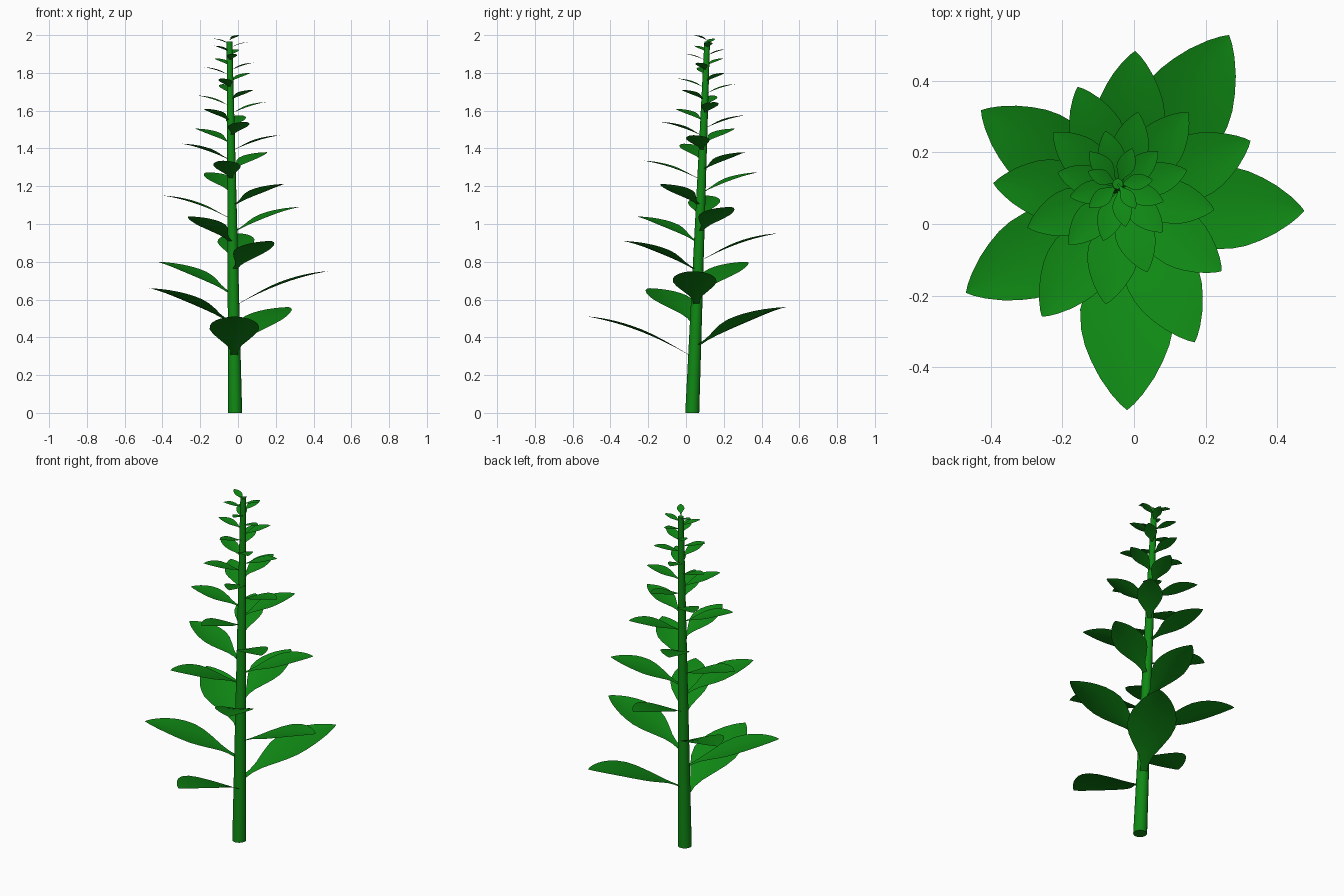
import bpy, bmesh, math
from mathutils import Vector

if "Cube" in bpy.data.objects:
    bpy.data.objects.remove(bpy.data.objects["Cube"])

green = bpy.data.materials.new("plant_green")
green.diffuse_color = (0.005, 0.25, 0.007, 1)
green.use_nodes = True
green.node_tree.nodes["Principled BSDF"].inputs["Base Color"].default_value = green.diffuse_color

BASE, TOP = Vector((-0.015, 0.033, 0)), Vector((-0.045, 0.112, 1.965))
LEAVES, TURN = 35, 149.3

# leaf number, horizontal reach, tip height
KEYS = [(1, .565, .51), (2, .56, .56), (3, .51, .66), (4, .50, .75), (5, .48, .80),
        (6, .44, .91), (7, .42, .95), (8, .40, 1.04), (9, .39, 1.09), (10, .365, 1.15),
        (13, .31, 1.335), (16, .265, 1.47), (19, .225, 1.575), (22, .18, 1.68),
        (27, .14, 1.83), (31, .11, 1.925), (35, .085, 2.0)]
# position along the blade, relative half width
OUTLINE = [(0, .14), (.12, .16), (.2, .3), (.3, .6), (.4, .86), (.5, 1), (.6, .98),
           (.68, .9), (.76, .76), (.84, .58), (.92, .34), (.97, .15), (1, 0)]
ACROSS = [-1, -.5, 0, .5, 1]


def lookup(i):
    for a, b in zip(KEYS, KEYS[1:]):
        if a[0] <= i <= b[0]:
            f = (i - a[0]) / (b[0] - a[0])
            return a[1] + f * (b[1] - a[1]), a[2] + f * (b[2] - a[2])


def finish(name, bm, angle):
    bmesh.ops.remove_doubles(bm, verts=bm.verts, dist=1e-5)
    mesh = bpy.data.meshes.new(name)
    bm.to_mesh(mesh)
    bm.free()
    mesh.materials.append(green)
    ob = bpy.data.objects.new(name, mesh)
    bpy.context.collection.objects.link(ob)
    bpy.ops.object.select_all(action='DESELECT')
    ob.select_set(True)
    bpy.context.view_layer.objects.active = ob
    bpy.ops.object.shade_smooth_by_angle(angle=math.radians(angle))
    return ob


# leaning, tapered stem
bm = bmesh.new()
bmesh.ops.create_cone(bm, cap_ends=True, segments=20, radius1=0.037, radius2=0.015, depth=1)
for v in bm.verts:
    c = BASE.lerp(TOP, v.co.z + 0.5)
    v.co = Vector((c.x + v.co.x, c.y + v.co.y, c.z))
finish("stem", bm, 40)


# one arched, slightly cupped leaf growing from the stem axis
def make_leaf(i):
    reach, tip_z = lookup(i)
    rise = reach * (0.39 - 0.07 * min(1, (i - 1) / 15))
    base_z = tip_z - rise
    root = BASE.lerp(TOP, min(1, base_z / TOP.z))
    ang = math.radians(-90 + TURN * (i - 1))
    out = Vector((math.cos(ang), math.sin(ang), 0))
    side = Vector((-out.y, out.x, 0))
    bm = bmesh.new()
    rows = []
    for t, w in OUTLINE:
        h = 0.232 * reach * w
        z = base_z + rise * (1.55 * t - 0.55 * t * t)
        rows.append([bm.verts.new((root.x + out.x * reach * t + side.x * h * s,
                                   root.y + out.y * reach * t + side.y * h * s,
                                   z + 0.1 * h * s * s)) for s in ACROSS])
    for a, b in zip(rows, rows[1:]):
        for k in range(len(ACROSS) - 1):
            bm.faces.new((a[k], b[k], b[k + 1], a[k + 1]))
    bmesh.ops.reverse_faces(bm, faces=[f for f in bm.faces if f.calc_area() > 0 and (f.normal_update() or f.normal.z < 0)])
    finish(f"leaf_{i:02d}", bm, 60)


for i in range(1, LEAVES + 1):
    make_leaf(i)
